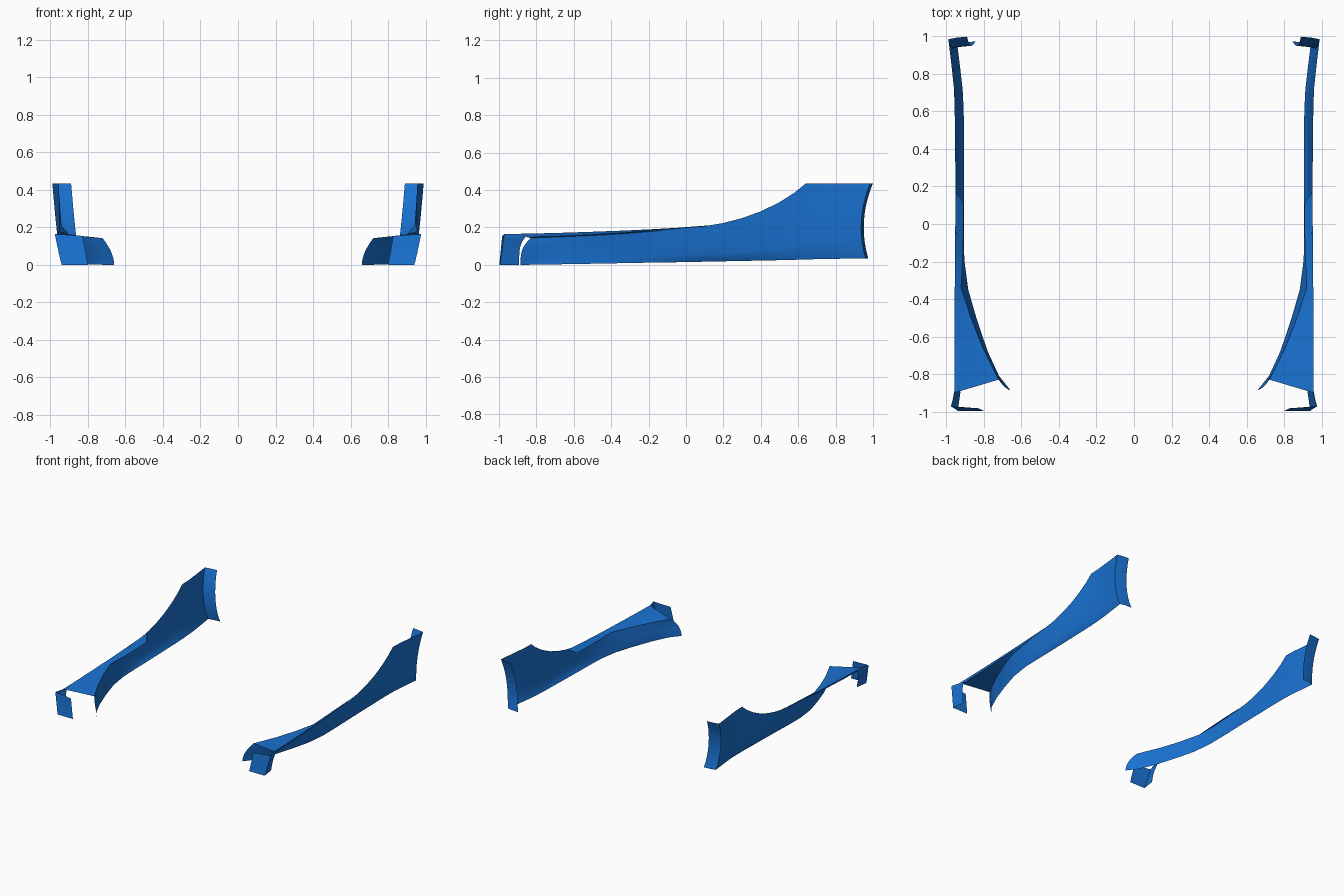
import bpy, math

if "Cube" in bpy.data.objects:
    bpy.data.objects.remove(bpy.data.objects["Cube"])

blue = bpy.data.materials.new("blue_paint")
blue.diffuse_color = (0.01, 0.17, 0.65, 1)
blue.use_nodes = True
blue.node_tree.nodes["Principled BSDF"].inputs["Base Color"].default_value = blue.diffuse_color


def sheet(name, rows):
    """Skin a grid of points on the right side and mirror it to the left."""
    n = len(rows[0])
    verts = [p for row in rows for p in row]
    faces = [(i * n + j, (i + 1) * n + j, (i + 1) * n + j + 1, i * n + j + 1)
             for i in range(len(rows) - 1) for j in range(n - 1)]
    me = bpy.data.meshes.new(name)
    me.from_pydata(verts, [], faces)
    me.materials.append(blue)
    ob = bpy.data.objects.new(name, me)
    bpy.context.collection.objects.link(ob)
    ob.modifiers.new("Mirror", 'MIRROR').use_clip = False
    bpy.context.view_layer.objects.active = ob
    ob.select_set(True)
    bpy.ops.object.shade_smooth_by_angle(angle=math.radians(35))
    ob.select_set(False)
    return ob


def lerp(a, b, t):
    return tuple(p + (q - p) * t for p, q in zip(a, b))


# Main panel stations: bottom (x, y, z), top (x, y, z), section exponent
stations = [
    ((.660, -.885, .000), (.722, -.830, .143), 1.8),
    ((.720, -.810, .001), (.765, -.745, .147), 1.7),
    ((.780, -.680, .003), (.808, -.655, .150), 1.6),
    ((.838, -.510, .006), (.870, -.500, .157), 1.4),
    ((.884, -.350, .009), (.922, -.340, .166), 1.1),
    ((.905, -.190, .012), (.940, -.190, .178), 0.8),
    ((.907, -.050, .014), (.948, -.050, .195), 0.6),
    ((.906, .100, .017), (.951, .100, .207), 0.5),
    ((.906, .200, .019), (.952, .200, .224), 0.5),
    ((.906, .300, .021), (.953, .300, .250), 0.5),
    ((.907, .400, .023), (.954, .400, .286), 0.5),
    ((.907, .500, .025), (.955, .500, .335), 0.5),
    ((.908, .580, .027), (.956, .580, .386), 0.5),
    ((.910, .640, .029), (.957, .640, .435), 0.5),
    ((.914, .720, .031), (.961, .730, .435), 0.5),
    ((.928, .840, .033), (.975, .860, .435), 0.6),
    ((.943, .960, .035), (.990, .985, .435), 0.7),
]
SEG = 10


def section(st, bow):
    b, t, p = st
    row = []
    for k in range(SEG + 1):
        s = k / SEG
        f = s ** p
        g = s ** 3 if b[1] < -.6 else s          # curled front edge
        row.append((b[0] + (t[0] - b[0]) * f,
                    b[1] + (t[1] - b[1]) * g - bow * 4 * s * (1 - s),
                    b[2] + (t[2] - b[2]) * s))
    return row


bows = [0] * 14 + [.008, .02, .035]
panel = [section(st, bw) for st, bw in zip(stations, bows)]
sheet("side_panel", panel)

# Ledge rising outward from the panel top to the outer lip, with a rear tail
inner = [st[1] for st in stations[:5]] + [
    (.914, -.190, .166), (.910, -.050, .170), (.910, .115, .175)]
outer = [(.957, -.900, .166), (.957, -.800, .168), (.957, -.680, .171),
         (.957, -.500, .177), (.956, -.340, .183), (.955, -.190, .190),
         (.954, -.050, .198), (.950, .175, .215)]
sheet("top_ledge", [[lerp(a, b, k / 3) for k in range(4)]
                    for a, b in zip(inner, outer)])

# Narrow outer lip under the ledge edge
lip = [(p, (p[0] - .006, p[1] + (.06 if i == 0 else 0), p[2] - h))
       for i, (p, h) in enumerate(zip(outer[:7],
                                      (.021, .018, .018, .016, .013, .008, .001)))]
sheet("outer_lip", lip)

# Front post: joins the lip and curves with the panel front edge
front_edge, rear_edge = [], []
for k in range(SEG + 1):
    s = k / SEG
    front_edge.append((.940 + .037 * s ** .9, -.997 + .025 * s ** .8, .165 * s))
    rear_edge.append((.925 + .030 * s, -.892 + .052 * s ** 4 - .06 * max(0, s - .9) * 10,
                      .166 * s))
sheet("front_post", [front_edge, rear_edge])

# Front return plate facing forward
plate_inner = [(.80 + .028 * k / SEG, -.998 + .015 * k / SEG, .155 * k / SEG)
               for k in range(SEG + 1)]
sheet("front_return", [plate_inner, front_edge])

# Rear return flange along the wheel opening
rear = panel[-1]
sheet("rear_return", [rear] + [
    [(x - .10 * t, y + .014 * math.sin(t * math.pi / 2), z) for x, y, z in rear]
    for t in (.15, .4, 1)])
